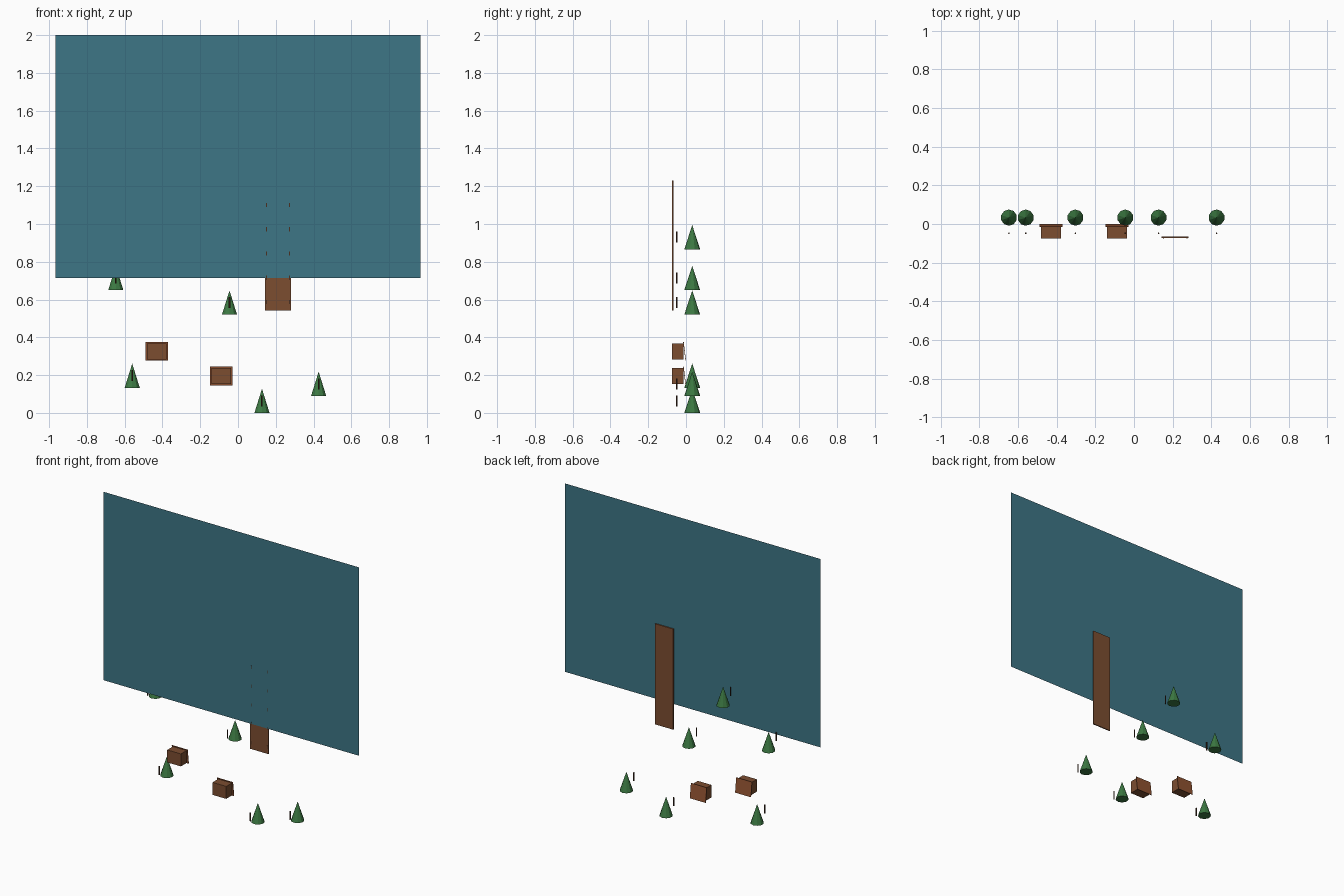
import bpy
import math

if "Cube" in bpy.data.objects:
    bpy.data.objects.remove(bpy.data.objects["Cube"])


def material(name, rgb):
    m = bpy.data.materials.new(name)
    m.diffuse_color = (*rgb, 1)
    m.use_nodes = True
    m.node_tree.nodes["Principled BSDF"].inputs["Base Color"].default_value = m.diffuse_color
    return m


TEAL = material("teal", (0.047, 0.18, 0.24))
BROWN = material("brown", (0.2, 0.075, 0.03))
ROOF = material("roof_brown", (0.28, 0.085, 0.03))
DARK = material("dark_bark", (0.07, 0.03, 0.015))
GREEN = material("green", (0.045, 0.19, 0.055))


def finish(name, mat):
    ob = bpy.context.object
    ob.name = name
    ob.data.materials.append(mat)
    return ob


def box(name, center, size, mat, tilt=0):
    bpy.ops.mesh.primitive_cube_add(size=1, location=center, rotation=(tilt, 0, 0))
    bpy.context.object.scale = size
    return finish(name, mat)


# Large flat backdrop sheet
bpy.ops.mesh.primitive_plane_add(size=1, location=(0, -0.074, 1.3575),
                                 rotation=(math.pi / 2, 0, 0))
bpy.context.object.scale = (1.93, 1.285, 1)
finish("water_sheet", TEAL)

# Plank behind the sheet, with small pegs just breaking its front
box("plank", (0.212, -0.0697, 0.886), (0.138, 0.0075, 0.686), BROWN)
for i in range(5):
    for x in (0.152, 0.273):
        box("plank_peg", (x, -0.0725, 0.587 + 0.1285 * i), (0.005, 0.005, 0.022), DARK)

# Two huts, each with a slightly tilted roof plate
for x, z in ((-0.430, 0.326), (-0.088, 0.196)):
    box("hut_body", (x, -0.0435, z), (0.103, 0.063, 0.085), BROWN)
    box("hut_roof", (x, -0.0075, z), (0.119, 0.003, 0.1), ROOF, math.radians(7))

# Conical trees with detached trunks
for x, z in ((-0.647, 0.65), (-0.56, 0.133), (-0.303, 0.866),
             (-0.045, 0.52), (0.127, 0.0), (0.427, 0.09)):
    bpy.ops.mesh.primitive_cone_add(vertices=10, radius1=0.042, radius2=0, depth=0.128,
                                    location=(x, 0.033, z + 0.064))
    finish("tree_crown", GREEN)
    bpy.ops.mesh.primitive_cylinder_add(vertices=8, radius=0.004, depth=0.058,
                                        location=(x, -0.048, z + 0.064))
    finish("tree_trunk", DARK)
